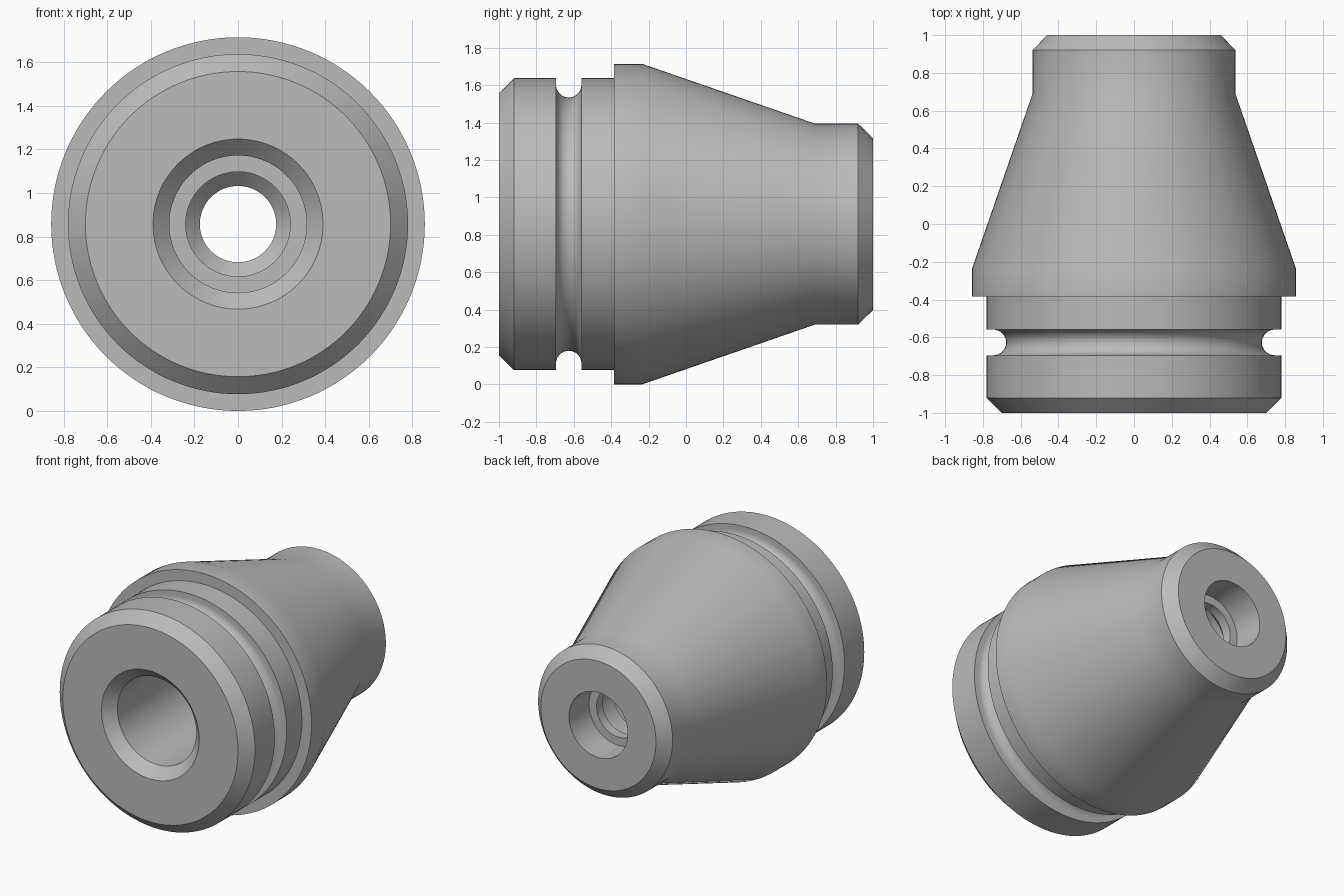
import bpy
import bmesh
from math import cos, sin, pi, radians
from mathutils import Matrix, Vector

cube = bpy.data.objects.get("Cube")
if cube:
    bpy.data.objects.remove(cube)

AXIS_Z = 0.857
SEGMENTS = 128

# Plain grey metal
grey = bpy.data.materials.new("grey_metal")
grey.use_nodes = True
colour = (0.5, 0.5, 0.5, 1)
grey.diffuse_color = colour
grey.node_tree.nodes["Principled BSDF"].inputs["Base Color"].default_value = colour


def lathe(name, profile):
    """Revolve a closed (y, radius) profile around the lengthwise axis."""
    bm = bmesh.new()
    verts = [bm.verts.new((0, y, r)) for y, r in profile]
    edges = [bm.edges.new((a, b)) for a, b in zip(verts, verts[1:] + verts[:1])]
    bmesh.ops.spin(bm, geom=verts + edges, cent=(0, 0, 0), axis=(0, 1, 0),
                   angle=2 * pi, steps=SEGMENTS, use_merge=True)
    bmesh.ops.remove_doubles(bm, verts=bm.verts, dist=1e-5)
    bmesh.ops.recalc_face_normals(bm, faces=bm.faces)
    bmesh.ops.transform(bm, matrix=Matrix.Translation(Vector((0, 0, AXIS_Z))),
                        verts=bm.verts)
    mesh = bpy.data.meshes.new(name)
    bm.to_mesh(mesh)
    bm.free()
    mesh.materials.append(grey)
    obj = bpy.data.objects.new(name, mesh)
    bpy.context.collection.objects.link(obj)
    bpy.ops.object.select_all(action="DESELECT")
    obj.select_set(True)
    bpy.context.view_layer.objects.active = obj
    bpy.ops.object.shade_smooth_by_angle(angle=radians(30))
    return obj


# Round-bottomed seal groove
groove = [(-0.627 - 0.068 * cos(pi * i / 16), 0.745 - 0.068 * sin(pi * i / 16))
          for i in range(17)]

# Chamfered plug end, groove, shoulder, taper and chamfered neck
outside = ([(-1, 0.70), (-0.92, 0.78), (groove[0][0], 0.78)] + groove +
           [(groove[-1][0], 0.78), (-0.385, 0.78), (-0.385, 0.857),
            (-0.235, 0.857), (0.69, 0.537), (0.92, 0.537), (1, 0.46)])

# Stepped through-bore, from the neck back to the plug end
bore = [(1, 0.235), (0.77, 0.235), (0.77, 0.175), (0.70, 0.175),
        (0.635, 0.24), (0.5, 0.24), (0.5, 0.315), (-0.925, 0.315), (-1, 0.39)]

lathe("nozzle_body", outside + bore)
